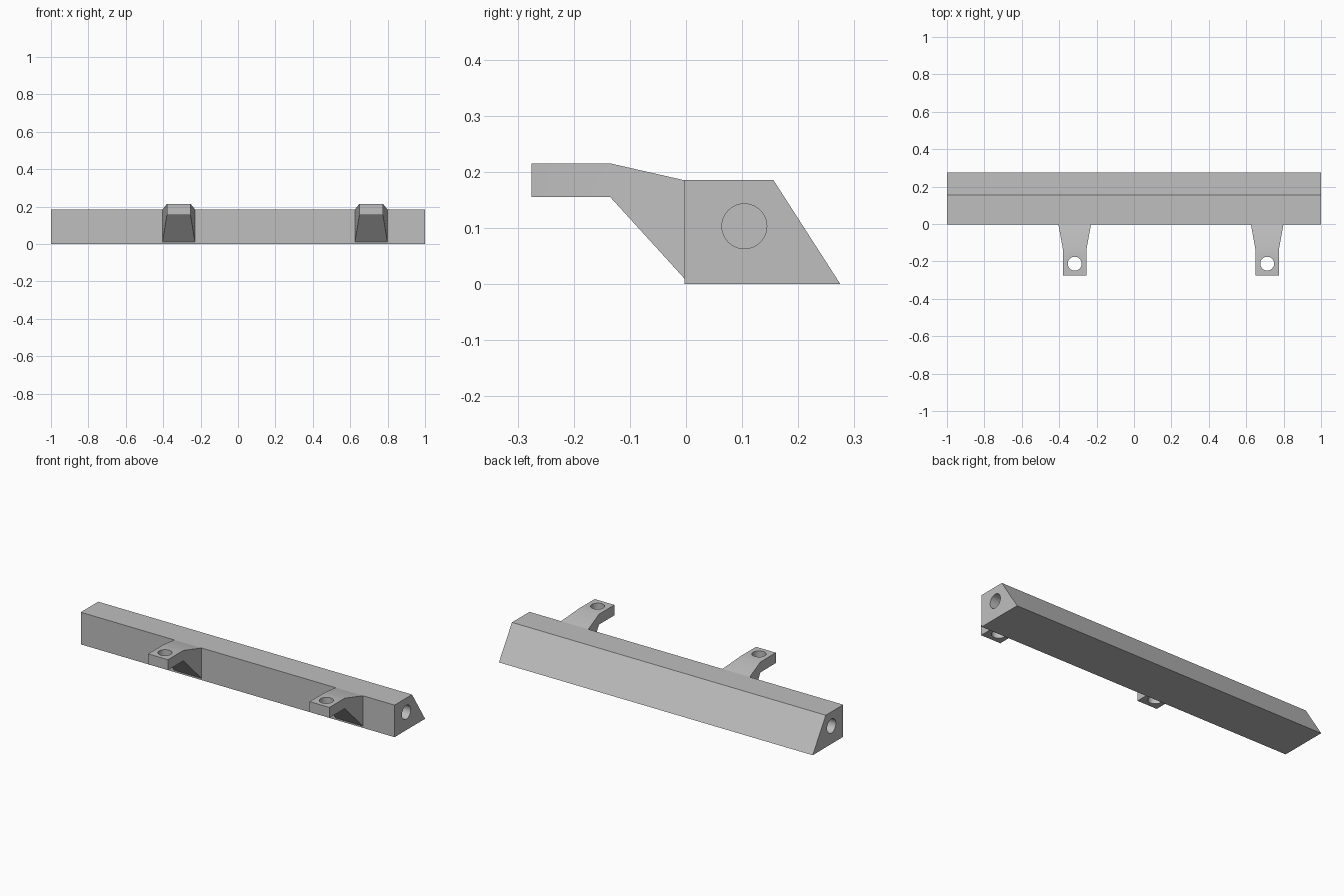
import bpy, bmesh, math
from mathutils import Matrix

cube = bpy.data.objects.get("Cube")
if cube:
    bpy.data.objects.remove(cube, do_unlink=True)

grey = bpy.data.materials.new("plain grey")
grey.use_nodes = True
colour = (0.52, 0.52, 0.52, 1)
grey.diffuse_color = colour
grey.node_tree.nodes["Principled BSDF"].inputs["Base Color"].default_value = colour


def make_object(name, bm):
    bmesh.ops.recalc_face_normals(bm, faces=bm.faces)
    mesh = bpy.data.meshes.new(name)
    bm.to_mesh(mesh)
    bm.free()
    mesh.materials.append(grey)
    obj = bpy.data.objects.new(name, mesh)
    bpy.context.collection.objects.link(obj)
    return obj


def loft(name, profile, centre_x, sides):
    """Span a (y, z, half width) outline across x, capped by the given sides."""
    bm = bmesh.new()
    rows = [[bm.verts.new((centre_x + s * w, y, z)) for y, z, w in profile]
            for s in (-1, 1)]
    count = len(profile)
    for i in range(count):
        j = (i + 1) % count
        bm.faces.new((rows[0][i], rows[0][j], rows[1][j], rows[1][i]))
    for row in rows:
        for side in sides:
            bm.faces.new([row[i] for i in side])
    return make_object(name, bm)


def drill(obj, location, radius, length, axis):
    """Cut a round hole centred on location."""
    bm = bmesh.new()
    turn = Matrix.Rotation(math.pi / 2, 4, "Y") if axis == "X" else Matrix()
    bmesh.ops.create_cone(bm, cap_ends=True, segments=48, radius1=radius,
                          radius2=radius, depth=length,
                          matrix=Matrix.Translation(location) @ turn)
    cutter = make_object("hole_cutter", bm)
    cutter.hide_render = True
    mod = obj.modifiers.new("hole", "BOOLEAN")
    mod.operation = "DIFFERENCE"
    mod.solver = "EXACT"
    mod.object = cutter
    bpy.context.view_layer.objects.active = obj
    bpy.ops.object.modifier_apply(modifier=mod.name)
    bpy.data.objects.remove(cutter, do_unlink=True)


def shade(obj):
    bpy.ops.object.select_all(action="DESELECT")
    obj.select_set(True)
    bpy.context.view_layer.objects.active = obj
    bpy.ops.object.shade_smooth_by_angle(angle=math.radians(20))


FRONT = -0.003

# Long bar with a sloping back
bar = loft("bar", [(FRONT, 0, 1), (0.275, 0, 1), (0.156, 0.185, 1), (FRONT, 0.185, 1)],
           0, [(0, 1, 2, 3)])

# Blind round sockets in both ends
for end in (-1, 1):
    drill(bar, (end, 0.104, 0.103), 0.04, 0.5, "X")
shade(bar)

# Two tapered brackets, each with a flat drilled tab
WIDE, NARROW = 0.087, 0.063
bracket_profile = [
    (FRONT, 0.01, WIDE), (FRONT, 0.185, WIDE),
    (-0.135, 0.215, NARROW), (-0.275, 0.215, NARROW),
    (-0.275, 0.155, NARROW), (-0.135, 0.155, NARROW),
]
for name, x in (("right_bracket", -0.317), ("left_bracket", 0.712)):
    bracket = loft(name, bracket_profile, x, [(0, 1, 2, 5), (2, 3, 4, 5)])
    drill(bracket, (x, -0.212, 0.185), 0.037, 0.2, "Z")
    shade(bracket)
